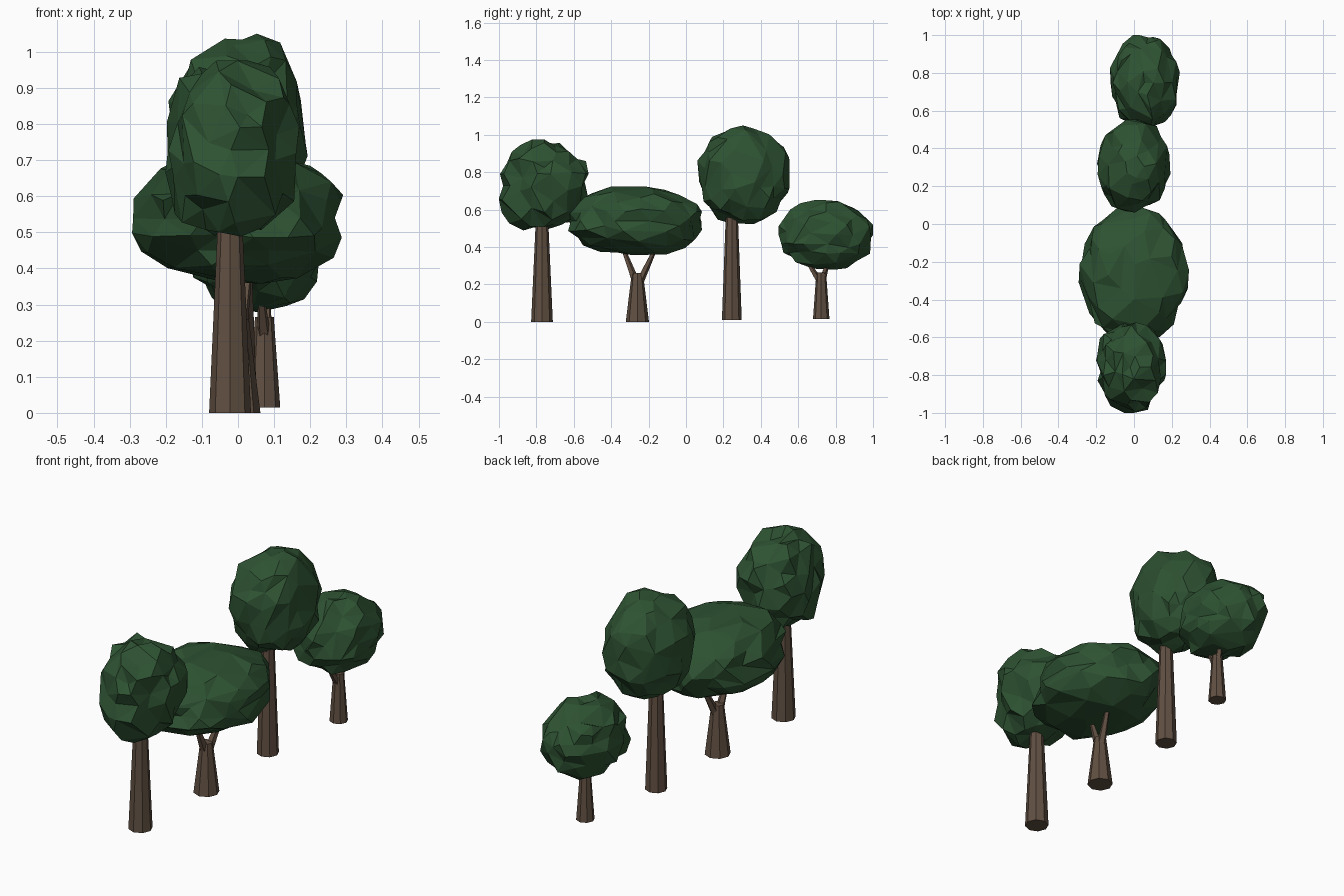
import bpy, bmesh, math, random
from mathutils import Vector

if "Cube" in bpy.data.objects:
    bpy.data.objects.remove(bpy.data.objects["Cube"])

random.seed(7)


def material(name, rgb):
    m = bpy.data.materials.new(name)
    m.diffuse_color = (*rgb, 1)
    m.use_nodes = True
    m.node_tree.nodes["Principled BSDF"].inputs["Base Color"].default_value = m.diffuse_color
    return m


LEAF = material("leaf_green", (0.027, 0.085, 0.032))
BARK = material("bark_brown", (0.12, 0.08, 0.055))


def finish(bm, name, mat):
    mesh = bpy.data.meshes.new(name)
    bm.to_mesh(mesh)
    bm.free()
    mesh.materials.append(mat)
    ob = bpy.data.objects.new(name, mesh)
    bpy.context.collection.objects.link(ob)
    return ob


def limb(bm, start, end, r0, r1, sides):
    """Tapered, capped cone between two points."""
    start, end = Vector(start), Vector(end)
    axis = end - start
    turn = Vector((0, 0, 1)).rotation_difference(axis).to_matrix().to_4x4()
    turn.translation = (start + end) / 2
    bmesh.ops.create_cone(bm, cap_ends=True, segments=sides, radius1=r0, radius2=r1,
                          depth=axis.length, matrix=turn)


def trunk(name, x, y, base, top, r0, r1, tips):
    """Eight-sided trunk, plus thin branches to (dx, dy, z) tips."""
    bm = bmesh.new()
    limb(bm, (x, y, base), (x, y, top), r0, r1, 8)
    for dx, dy, z in tips:
        limb(bm, (x + dx * .1, y + dy * .1, top - .05), (x + dx, y + dy, z), r1 * .75, r1 * .35, 5)
    finish(bm, name, BARK)


def crown(name, low, high, power, jitter):
    """Faceted ball of leaves filling the box low..high; power > 2 is boxier."""
    bm = bmesh.new()
    bmesh.ops.create_icosphere(bm, subdivisions=3, radius=1)
    low, high = Vector(low), Vector(high)
    mid, half = (low + high) / 2, (high - low) / 2
    for v in bm.verts:
        d = v.co.normalized()
        flat = math.hypot(d.x, d.y)
        r = (flat ** power + abs(d.z) ** power) ** (-1 / power)
        r *= 1 + random.uniform(-jitter, jitter * .5)
        for i in range(3):
            d[i] = max(-1, min(1, d[i] * r))
        v.co = Vector(mid[i] + half[i] * d[i] for i in range(3))
    # merging vertices leaves irregular large facets
    finish(bm, name, LEAF).modifiers.new("facets", 'DECIMATE').ratio = 0.6


trunk("front_trunk", -.022, -.77, 0, .55, .058, .033, [])
crown("front_crown", (-.21, -1, .48), (.17, -.515, .975), 2.3, .16)

trunk("wide_trunk", 0, -.26, 0, .26, .062, .03, [(-.01, -.08, .40), (.03, .10, .40)])
crown("wide_crown", (-.29, -.63, .355), (.29, .085, .725), 2.4, .10)

trunk("tall_trunk", 0, .245, .01, .58, .053, .032, [(0, -.045, .63)])
crown("tall_crown", (-.195, .055, .525), (.195, .555, .105 * 10), 2.3, .11)

trunk("small_trunk", .073, .723, .015, .265, .044, .026, [(-.01, -.08, .33), (.01, .04, .34)])
crown("small_crown", (-.13, .495, .28), (.24, 1, .65), 2.3, .11)
